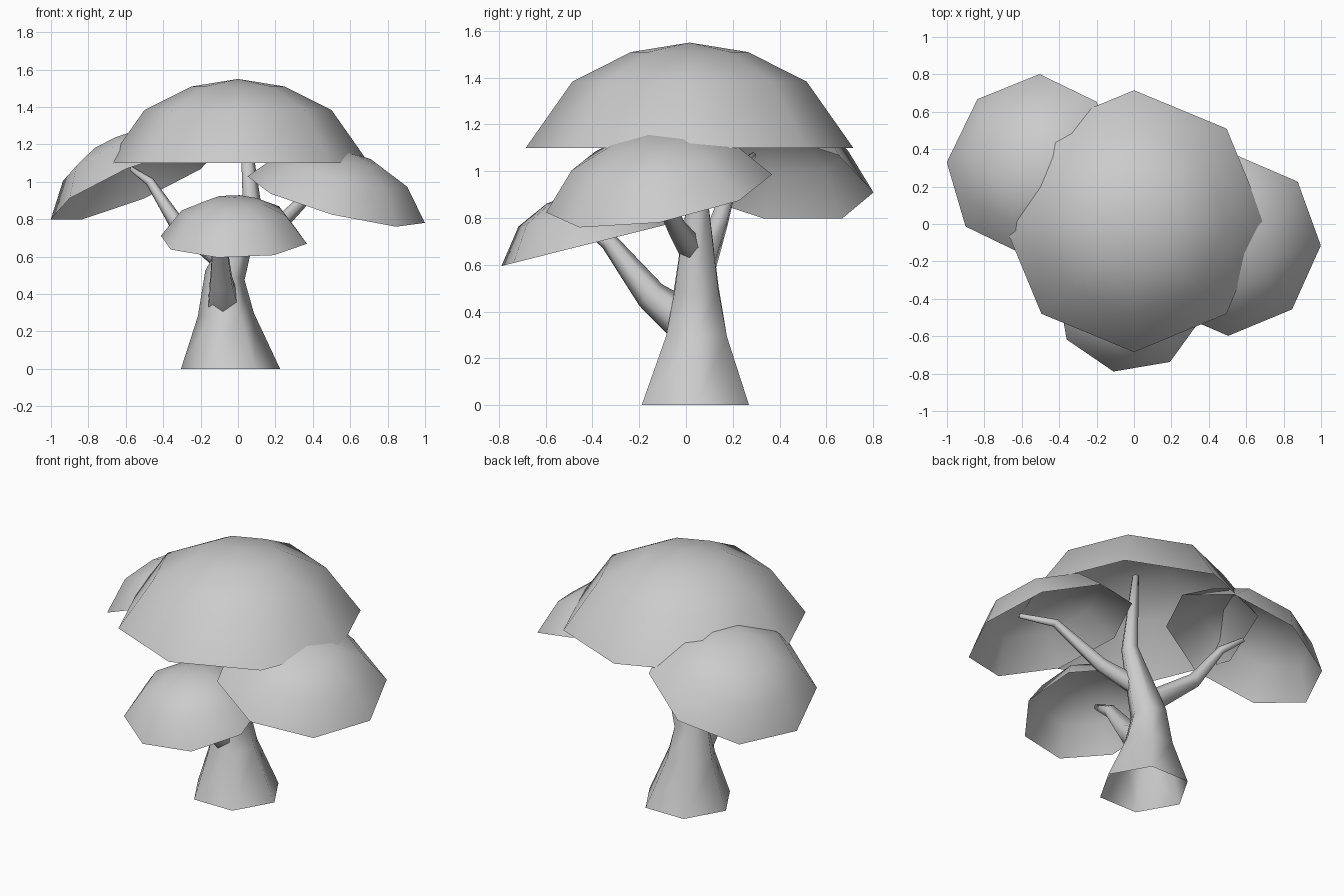
import bpy, bmesh, math
from mathutils import Vector

if "Cube" in bpy.data.objects:
    bpy.data.objects.remove(bpy.data.objects["Cube"])

grey = bpy.data.materials.new("plain_grey")
grey.use_nodes = True
colour = (0.6, 0.6, 0.6, 1)
grey.diffuse_color = colour
grey.node_tree.nodes["Principled BSDF"].inputs["Base Color"].default_value = colour


def ring(bm, centre, u, v, radius, sides):
    angles = [2 * math.pi * i / sides for i in range(sides)]
    return [bm.verts.new(centre + radius * (math.cos(a) * u + math.sin(a) * v)) for a in angles]


def bridge(bm, low, high):
    n = len(low)
    for i in range(n):
        j = (i + 1) % n
        bm.faces.new((low[i], low[j], high[j], high[i]))


def finish(bm, name):
    mesh = bpy.data.meshes.new(name)
    bm.to_mesh(mesh)
    bm.free()
    mesh.materials.append(grey)
    mesh.shade_smooth()
    obj = bpy.data.objects.new(name, mesh)
    bpy.context.collection.objects.link(obj)
    return obj


def canopy(name, centre, normal, first_corner, radius, height):
    """Open eight-sided dome shell, tilted along its normal."""
    bm = bmesh.new()
    c, n = Vector(centre), Vector(normal).normalized()
    u = Vector(first_corner)
    u = (u - u.dot(n) * n).normalized()
    v = n.cross(u)
    rings = [ring(bm, c + n * height * h, u, v, radius * r, 8)
             for r, h in ((1, 0), (0.715, 0.63), (0.357, 0.91))]
    for low, high in zip(rings, rings[1:]):
        bridge(bm, low, high)
    top = bm.verts.new(c + n * height)
    for i in range(8):
        bm.faces.new((rings[-1][i], rings[-1][(i + 1) % 8], top))
    return finish(bm, name)


def limb(name, path, upright_base=False):
    """Six-sided tapering tube through (x, y, z, radius) points."""
    bm = bmesh.new()
    pts = [Vector(p[:3]) for p in path]
    rings = []
    for i, p in enumerate(pts):
        t = (pts[min(i + 1, len(pts) - 1)] - pts[max(i - 1, 0)]).normalized()
        if upright_base and i == 0:
            t = Vector((0, 0, 1))
        side = Vector((0, 1, 0)) if abs(t.y) < 0.6 else Vector((-1, 0, 0))
        u = side.cross(t).normalized()
        rings.append(ring(bm, p, u, t.cross(u), path[i][3], 6))
    for low, high in zip(rings, rings[1:]):
        bridge(bm, low, high)
    bm.faces.new(rings[-1])
    return finish(bm, name)


# Trunk and its branches
limb("trunk", [(-0.04, 0.04, 0, 0.265), (-0.065, 0.045, 0.29, 0.15),
               (-0.07, 0.045, 0.5, 0.108), (0.075, 0.05, 0.88, 0.05),
               (0.03, 0.05, 1.37, 0.02)], True)
limb("left_branch", [(-0.02, 0.03, 0.66, 0.06), (0.21, -0.04, 0.76, 0.042),
                     (0.45, -0.16, 1.0, 0.025), (0.65, -0.24, 1.01, 0.015)])
limb("right_branch", [(-0.06, 0.06, 0.57, 0.065), (-0.33, 0.14, 0.78, 0.042),
                      (-0.47, 0.21, 1.0, 0.024), (-0.57, 0.29, 1.07, 0.013)])
limb("front_branch", [(-0.08, -0.02, 0.37, 0.09), (-0.09, -0.15, 0.47, 0.067),
                      (-0.1, -0.33, 0.7, 0.038), (-0.1, -0.45, 0.78, 0.018)])

# Foliage domes
canopy("top_canopy", (0, 0.015, 1.1), (0, 0, 1), (1, 0, 0), 0.7, 0.45)
canopy("left_canopy", (0.525, -0.115, 0.905), (0.25, -0.17, 0.952), (0.475, 0, -0.125), 0.49, 0.262)
canopy("right_canopy", (-0.55, 0.32, 0.99), (-0.38, 0.187, 0.906), (-0.45, 0.01, -0.19), 0.49, 0.265)
canopy("front_canopy", (-0.022, -0.41, 0.69), (0, -0.243, 0.97), (-0.088, -0.38, -0.096), 0.4, 0.232)
